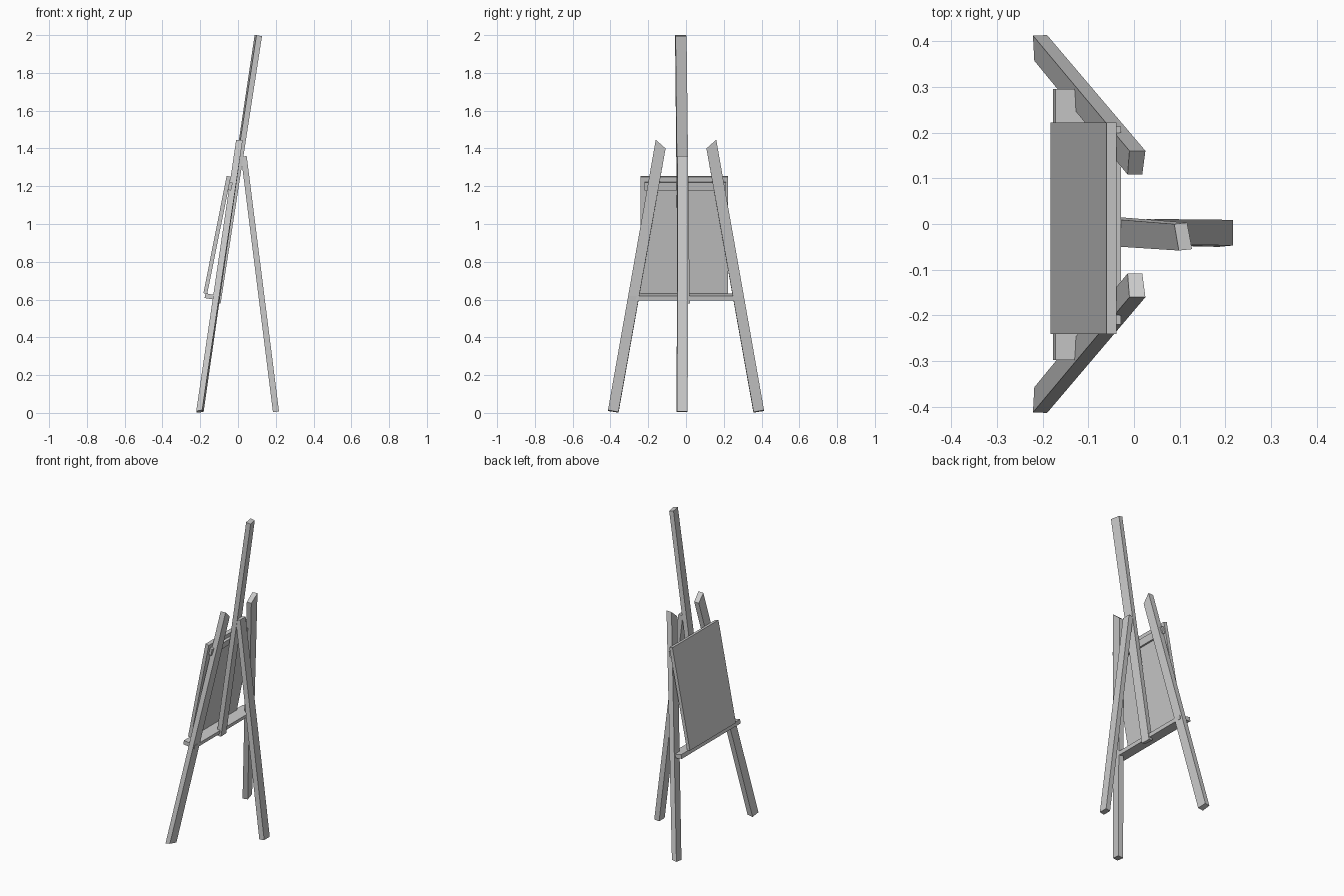
import bpy, bmesh


def prism(name, ring_a, ring_b):
    """Straight timber joining two matching four-corner end sections."""
    bm = bmesh.new()
    a = [bm.verts.new(p) for p in ring_a]
    b = [bm.verts.new(p) for p in ring_b]
    bm.faces.new(a)
    bm.faces.new(b)
    for i in range(4):
        j = (i + 1) % 4
        bm.faces.new((a[i], a[j], b[j], b[i]))
    bmesh.ops.recalc_face_normals(bm, faces=bm.faces)
    me = bpy.data.meshes.new(name)
    bm.to_mesh(me)
    bm.free()
    ob = bpy.data.objects.new(name, me)
    bpy.context.collection.objects.link(ob)
    return ob


def cross_bar(name, profile, y0, y1):
    """Extrude an x-z profile sideways along y."""
    return prism(name, [(x, y0, z) for x, z in profile],
                 [(x, y1, z) for x, z in profile])


# Splayed side legs with mitred tops
for side, s in (("left", 1), ("right", -1)):
    prism("side_leg_" + side,
          [(-0.221, s * 0.412, 0.010), (-0.190, s * 0.413, 0.015),
           (-0.182, s * 0.358, 0.005), (-0.218, s * 0.357, 0.001)],
          [(-0.010, s * 0.160, 1.444), (0.025, s * 0.160, 1.446),
           (0.018, s * 0.108, 1.400), (-0.014, s * 0.108, 1.400)])

# Rear prop leg
prism("rear_leg",
      [(0.185, -0.050, 0.004), (0.217, -0.047, 0.008),
       (0.217, 0.009, 0.008), (0.185, 0.006, 0.004)],
      [(0.016, -0.046, 1.355), (0.046, -0.044, 1.360),
       (0.046, 0.011, 1.360), (0.016, 0.010, 1.355)])

# Central mast, leaning back and slightly skewed
prism("mast",
      [(-0.120, -0.044, 0.585), (-0.092, -0.040, 0.579),
       (-0.096, 0.020, 0.579), (-0.124, 0.017, 0.585)],
      [(0.098, -0.058, 2.000), (0.127, -0.055, 1.994),
       (0.116, 0.003, 1.994), (0.088, 0.000, 2.000)])

# Canvas board with its top batten
cross_bar("canvas", [(-0.183, 0.634), (-0.163, 0.630),
                     (-0.038, 1.250), (-0.060, 1.255)], -0.240, 0.222)
cross_bar("top_batten", [(-0.054, 1.181), (-0.037, 1.177),
                         (-0.028, 1.219), (-0.045, 1.223)], -0.220, 0.213)

# Tray holding the canvas
cross_bar("tray", [(-0.172, 0.633), (-0.177, 0.608),
                   (-0.100, 0.596), (-0.096, 0.619)], -0.297, 0.295)
